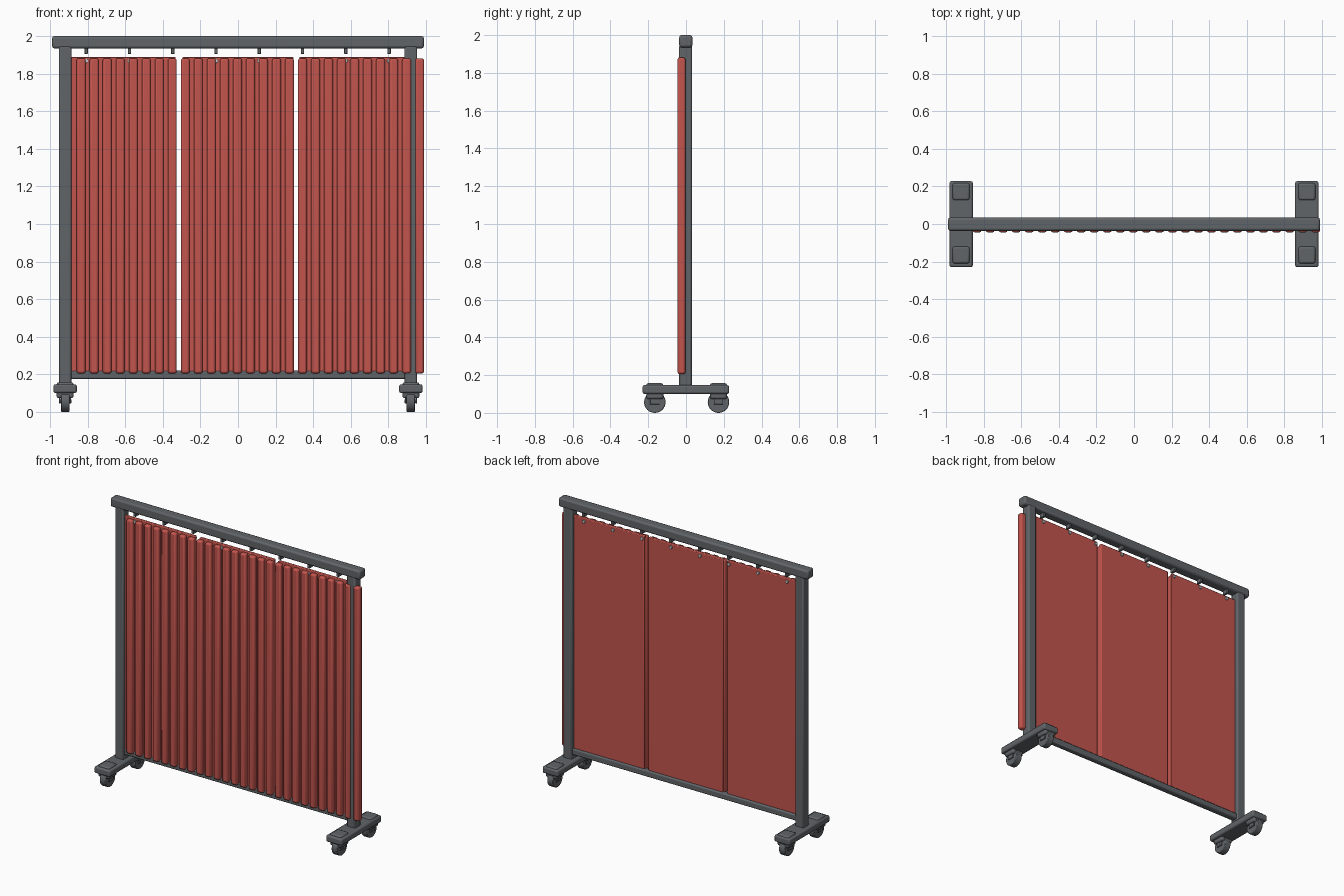
import bpy, math

if "Cube" in bpy.data.objects:
    bpy.data.objects.remove(bpy.data.objects["Cube"])


def material(name, rgb):
    m = bpy.data.materials.new(name)
    m.diffuse_color = (*rgb, 1)
    m.use_nodes = True
    m.node_tree.nodes["Principled BSDF"].inputs["Base Color"].default_value = m.diffuse_color
    return m


FRAME = material("dark_grey_metal", (0.12, 0.13, 0.14))
FABRIC = material("red_fabric", (0.55, 0.09, 0.075))


def finish(ob, name, mat, bevel, segments=2):
    ob.name = name
    if mat:
        ob.data.materials.append(mat)
    if bevel:
        b = ob.modifiers.new("bevel", 'BEVEL')
        b.width, b.segments = bevel, segments
        b.limit_method = 'ANGLE'
    bpy.ops.object.shade_smooth_by_angle(angle=math.radians(35))
    return ob


def box(name, x, y, z, mat=FRAME, bevel=0.01):
    """Bevelled box from (min, max) ranges."""
    bpy.ops.mesh.primitive_cube_add(size=1)
    ob = bpy.context.object
    for v in ob.data.vertices:
        for i, (a, b) in enumerate((x, y, z)):
            v.co[i] = b if v.co[i] > 0 else a
    return finish(ob, name, mat, bevel)


def rod(name, loc, r, depth, axis='Z', mat=FRAME, bevel=0.0, sides=16):
    rot = {'X': (0, math.pi / 2, 0), 'Y': (math.pi / 2, 0, 0), 'Z': (0, 0, 0)}[axis]
    bpy.ops.mesh.primitive_cylinder_add(radius=r, depth=depth, vertices=sides,
                                        location=loc, rotation=rot)
    return finish(bpy.context.object, name, mat, bevel)


# frame rails
box("top_rail", (-0.99, 0.99), (-0.036, 0.034), (1.935, 2.0), bevel=0.012)
box("bottom_rail", (-0.9, 0.9), (-0.022, 0.022), (0.176, 0.22), bevel=0.008)

# posts, feet and casters
for side, px in (("left", -0.92), ("right", 0.92)):
    box(f"{side}_post", (px - 0.034, px + 0.034), (-0.036, 0.032), (0.13, 1.95))
    box(f"{side}_foot", (px - 0.062, px + 0.062), (-0.23, 0.228), (0.1, 0.147))
    for end, cy in (("front", -0.165), ("back", 0.172)):
        n = f"{side}_{end}"
        box(f"{n}_caster_mount", (px - 0.045, px + 0.045),
            (cy - 0.045, cy + 0.045), (0.073, 0.157))
        for s in (-1, 1):
            cx = px + s * 0.028
            box(f"{n}_caster_fork", (cx - 0.004, cx + 0.004),
                (cy - 0.025, cy + 0.025), (0.045, 0.09), bevel=0.002)
        rod(f"{n}_wheel", (px, cy, 0.057), 0.057, 0.046, 'X', bevel=0.004, sides=32)
        rod(f"{n}_axle", (px, cy, 0.057), 0.009, 0.066, 'X')

# three backing sheets
for i, cx in enumerate((-0.627, 0.0, 0.622)):
    box(f"curtain_panel_{i + 1}", (cx - 0.295, cx + 0.295), (-0.017, 0.007),
        (0.2, 1.89), FABRIC, 0.005)

# vertical pleats, running past the right post
for i in range(27):
    cx = -0.835 + i * 0.0693
    box(f"curtain_pleat_{i + 1}", (cx - 0.0235, cx + 0.0235), (-0.045, -0.003),
        (0.205, 1.882), FABRIC, 0.011)

# hanging hooks: peg under the rail and clip through the sheet
for i in range(8):
    cx = -0.808 + i * 0.2303
    box(f"hook_peg_{i + 1}", (cx - 0.009, cx + 0.009), (-0.02, 0.02),
        (1.905, 1.945), FRAME, 0.003)
    rod(f"hook_clip_{i + 1}", (cx, -0.004, 1.868), 0.011, 0.04, 'Y', mat=None, bevel=0.002)
